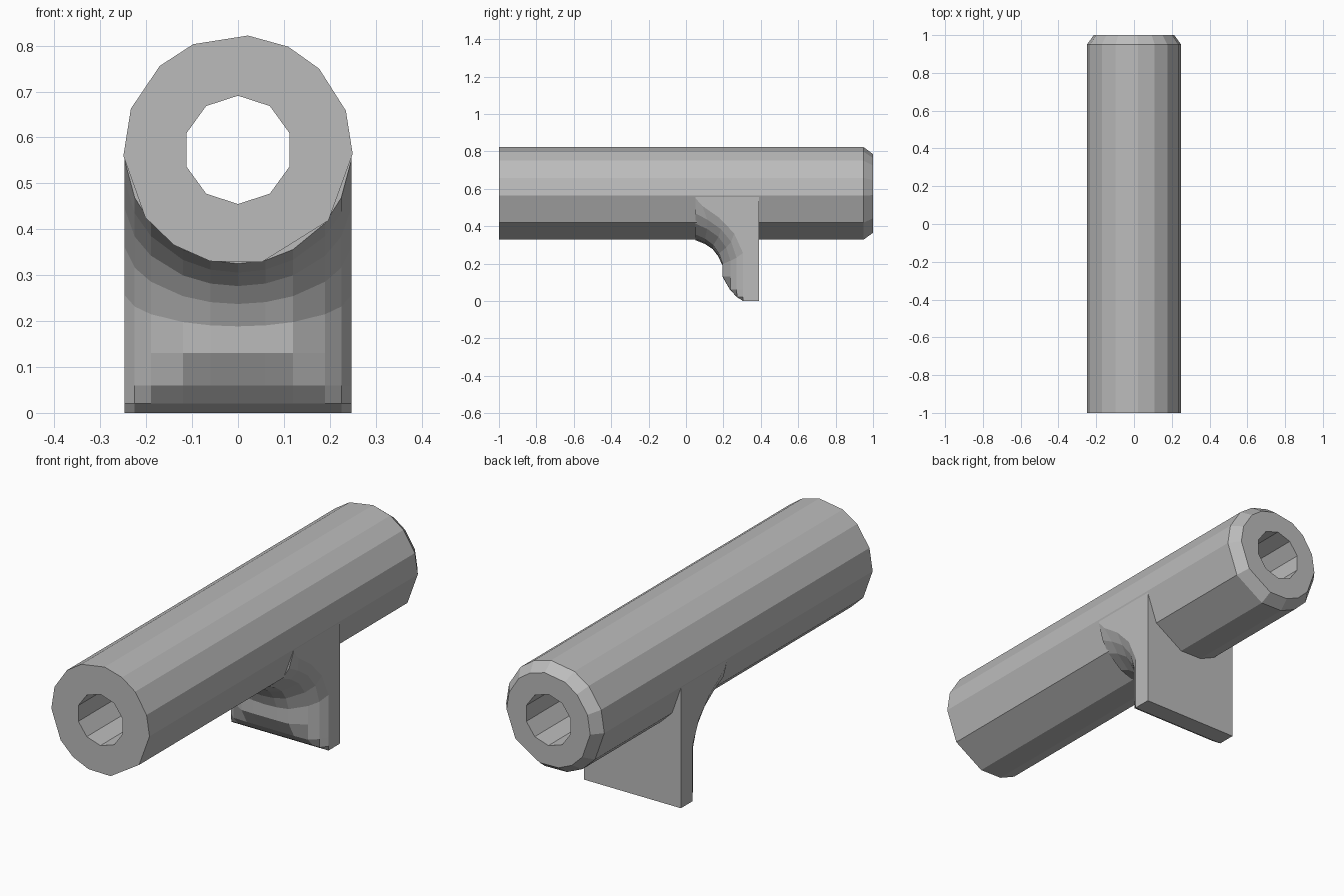
import bpy, bmesh, math

cube = bpy.data.objects.get("Cube")
if cube:
    bpy.data.objects.remove(cube, do_unlink=True)

grey = bpy.data.materials.new("plain grey")
grey.use_nodes = True
grey.diffuse_color = (0.5, 0.5, 0.5, 1)
grey.node_tree.nodes["Principled BSDF"].inputs["Base Color"].default_value = (0.5, 0.5, 0.5, 1)

AXIS_Z, RADIUS, BORE = 0.573, 0.25, 0.118
HALF_W, BACK_Y = 0.247, 0.39


def finish(bm, name):
    bmesh.ops.recalc_face_normals(bm, faces=bm.faces[:])
    mesh = bpy.data.meshes.new(name)
    bm.to_mesh(mesh)
    bm.free()
    mesh.materials.append(grey)
    obj = bpy.data.objects.new(name, mesh)
    bpy.context.scene.collection.objects.link(obj)
    return obj


def ring(bm, angles, radius, y):
    return [bm.verts.new((radius * math.cos(math.radians(a)), y,
                          AXIS_Z + radius * math.sin(math.radians(a)))) for a in angles]


def wall(bm, a, b):
    n = len(a)
    for i in range(n):
        j = (i + 1) % n
        bm.faces.new((a[i], a[j], b[j], b[i]))


def annulus(bm, outer, inner, normal):
    edges = [bm.edges.get((loop[i - 1], loop[i])) for loop in (outer, inner) for i in range(len(loop))]
    bmesh.ops.triangle_fill(bm, use_beauty=True, edges=edges, normal=normal)


# Tube with an uneven faceted outline, through bore and chamfered back end
outline = [20, 45, 64, 85, 113, 133, 159, 183, 216, 236, 256, 282, 322, 358]
bore_angles = [18 + 36 * i for i in range(10)]
bm = bmesh.new()
outer = [ring(bm, outline, r, y) for r, y in ((RADIUS, -1), (RADIUS, 0.95), (0.213, 1))]
inner = [ring(bm, bore_angles, BORE, y) for y in (-1, 1)]
for a, b in zip(outer, outer[1:]):
    wall(bm, a, b)
wall(bm, inner[0], inner[1])
annulus(bm, outer[0], inner[0], (0, -1, 0))
annulus(bm, outer[-1], inner[1], (0, 1, 0))
finish(bm, "tube")


# Support plate: rounded front rim, blended into the tube by a fillet
def lerp_table(table, v):
    for (a, fa), (b, fb) in zip(table, table[1:]):
        if v <= b:
            return fa + (fb - fa) * max(0, v - a) / (b - a)
    return table[-1][1]


ROUND = [(0, 0.11), (0.025, 0.07), (0.06, 0.04), (0.13, 0)]
FILLET = [(0, 1), (0.01, 0.8), (0.03, 0.5), (0.065, 0.23), (0.13, 0)]


def front_y(x, z):
    rim = lerp_table(ROUND, min(HALF_W - abs(x), z))
    blend = lerp_table(FILLET, max(0, math.hypot(x, z - AXIS_Z) - 0.248))
    return (0.195 + rim) * (1 - blend) + 0.05 * blend


bm = bmesh.new()
half = [0.06, 0.12, 0.19, 0.225, HALF_W]
columns = [-x for x in reversed(half)] + [0] + half
front, back = [], []
for x in columns:
    top = AXIS_Z - math.sqrt(max(0, 0.248 ** 2 - x * x))
    low = min(0.13, top * 0.6)
    zs = [0, 0.02, 0.06, low] + [low + (top - low) * f for f in (0.3, 0.55, 0.75, 0.9, 1)]
    zs.append(min(top + 0.04, AXIS_Z))  # root hidden inside the tube
    front.append([bm.verts.new((x, front_y(x, z), z)) for z in zs])
    back.append([bm.verts.new((x, BACK_Y, z)) for z in zs])

for grid in (front, back):
    for c, d in zip(grid, grid[1:]):
        for i in range(len(c) - 1):
            bm.faces.new((c[i], d[i], d[i + 1], c[i + 1]))
for k in (0, -1):
    for i in range(len(front[k]) - 1):
        bm.faces.new((front[k][i], front[k][i + 1], back[k][i + 1], back[k][i]))
for i in range(len(columns) - 1):
    for row in (0, -1):
        bm.faces.new((front[i][row], front[i + 1][row], back[i + 1][row], back[i][row]))
finish(bm, "support_plate")
